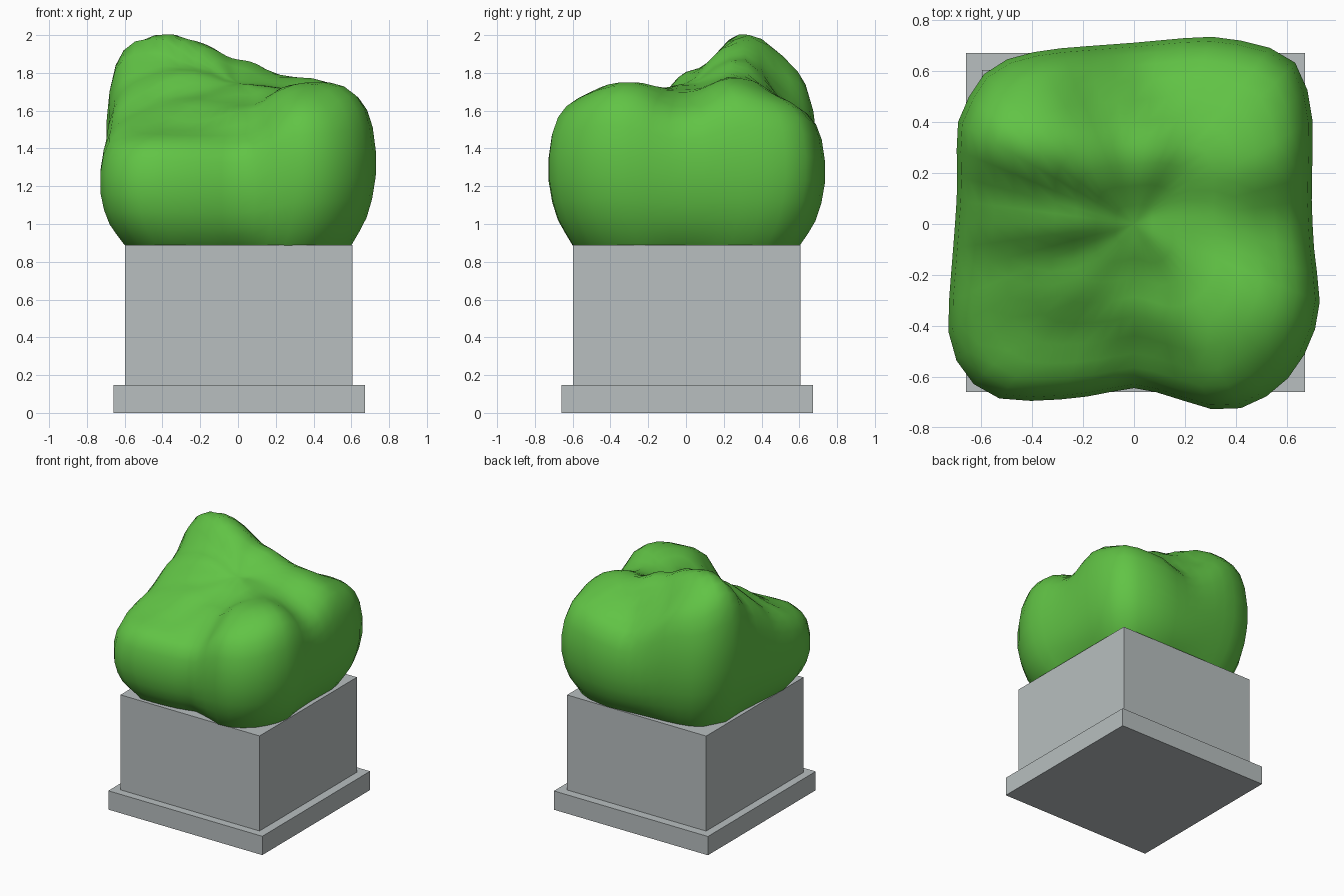
import bpy, bmesh, math
from mathutils import Vector

cube = bpy.data.objects.get("Cube")
if cube:
    bpy.data.objects.remove(cube, do_unlink=True)


def make_material(name, colour):
    mat = bpy.data.materials.new(name)
    mat.use_nodes = True
    mat.diffuse_color = (*colour, 1)
    shader = mat.node_tree.nodes["Principled BSDF"]
    shader.inputs["Base Color"].default_value = (*colour, 1)
    shader.inputs["Roughness"].default_value = 0.8
    return mat


stone = make_material("stone grey", (0.48, 0.52, 0.525))
leaf = make_material("leaf green", (0.12, 0.55, 0.06))


def make_block(name, low, high, bottom, top):
    middle = (low + high) / 2
    bpy.ops.mesh.primitive_cube_add(size=1, location=(middle, middle, (bottom + top) / 2))
    block = bpy.context.object
    block.name = name
    block.scale = (high - low, high - low, top - bottom)
    block.data.materials.append(stone)
    return block


# Square planter on a wider foot
make_block("planter_foot", -0.66, 0.672, 0, 0.147)
make_block("planter_box", -0.598, 0.605, 0.147, 0.89)

# Bush outline in plan, anticlockwise from the right side
outline = [(0.69, 0.1), (0.7, 0.46), (0.63, 0.67), (0.32, 0.735), (0, 0.705),
           (-0.35, 0.68), (-0.57, 0.63), (-0.695, 0.4), (-0.685, 0.15),
           (-0.7, -0.05), (-0.73, -0.42), (-0.68, -0.6), (-0.53, -0.69),
           (-0.35, -0.69), (-0.15, -0.67), (0, -0.63), (0.15, -0.67),
           (0.3, -0.73), (0.43, -0.725), (0.58, -0.64), (0.7, -0.46),
           (0.73, -0.3), (0.7, -0.12)]

# Crown heights at the lobes and the hollows between them
crown = [(-0.36, 0.3, 2.03), (-0.6, 0.38, 2.04), (-0.18, 0.3, 1.97),
         (-0.42, 0.58, 1.92), (0, 0.28, 1.88), (-0.1, 0.52, 1.74),
         (0.05, 0.62, 1.58), (0.35, 0.26, 1.79), (0.3, 0.58, 1.66),
         (0.52, 0.45, 1.7), (0.55, 0.25, 1.77), (0.58, 0.02, 1.64),
         (0.3, 0.03, 1.71), (0.5, -0.35, 1.77), (0.33, -0.35, 1.75),
         (0.38, -0.6, 1.7), (0.06, 0, 1.74), (0.03, -0.28, 1.63),
         (0, -0.55, 1.48), (-0.3, 0.05, 1.82), (-0.28, -0.2, 1.66),
         (-0.55, 0.05, 1.78), (-0.55, -0.2, 1.6), (-0.5, -0.45, 1.5),
         (-0.25, -0.52, 1.49)]

# Side profile: share of the outline, share of the local height
profile = [(0.78, -0.04), (0.825, 0), (0.89, 0.08), (0.945, 0.16), (0.985, 0.28),
           (1.015, 0.42), (1.015, 0.58), (0.99, 0.74), (0.95, 0.84), (0.89, 0.91),
           (0.8, 0.965), (0.69, 0.99), (0.57, 1), (0.45, 1), (0.33, 1),
           (0.21, 1), (0.1, 1)]


def plan_radius(angle):
    """Distance from the middle to the outline in one direction."""
    ray = Vector((math.cos(angle), math.sin(angle)))
    for i, start in enumerate(outline):
        a, b = Vector(outline[i - 1]), Vector(start)
        edge = b - a
        turn = ray.x * edge.y - ray.y * edge.x
        if abs(turn) < 1e-9:
            continue
        reach = (a.x * edge.y - a.y * edge.x) / turn
        along = (a.x * ray.y - a.y * ray.x) / turn
        if reach > 0 and -1e-6 <= along <= 1 + 1e-6:
            return reach
    return 0.7


def crown_height(x, y):
    """Smooth blend of the nearby crown heights."""
    total = weights = 0
    for cx, cy, height in crown:
        weight = ((x - cx) ** 2 + (y - cy) ** 2 + 0.02) ** -3
        total += weight * height
        weights += weight
    return total / weights


# Lobed bush, lofted from the planter rim up to the crown
segments, rim = 48, 0.89
bm = bmesh.new()
rings = []
for share, rise in profile:
    ring = []
    for i in range(segments):
        angle = math.tau * i / segments
        radius = plan_radius(angle) * share
        x, y = radius * math.cos(angle), radius * math.sin(angle)
        ring.append(bm.verts.new((x, y, rim + rise * (crown_height(x, y) - rim))))
    rings.append(ring)
for lower, upper in zip(rings, rings[1:]):
    for i in range(segments):
        j = (i + 1) % segments
        bm.faces.new((lower[i], lower[j], upper[j], upper[i]))
bm.faces.new(reversed(rings[0]))
tip = bm.verts.new((0, 0, crown_height(0, 0)))
for i in range(segments):
    bm.faces.new((rings[-1][i], rings[-1][(i + 1) % segments], tip))
# Soften the leaf mass above the rim
soft = [v for ring in rings[2:] for v in ring] + [tip]
for _ in range(2):
    bmesh.ops.smooth_vert(bm, verts=soft, factor=0.4,
                          use_axis_x=True, use_axis_y=True, use_axis_z=True)

mesh = bpy.data.meshes.new("bush")
bm.to_mesh(mesh)
bm.free()
mesh.materials.append(leaf)
bush = bpy.data.objects.new("bush", mesh)
bpy.context.collection.objects.link(bush)
bpy.ops.object.select_all(action="DESELECT")
bush.select_set(True)
bpy.context.view_layer.objects.active = bush
bpy.ops.object.shade_smooth_by_angle(angle=math.radians(60))
